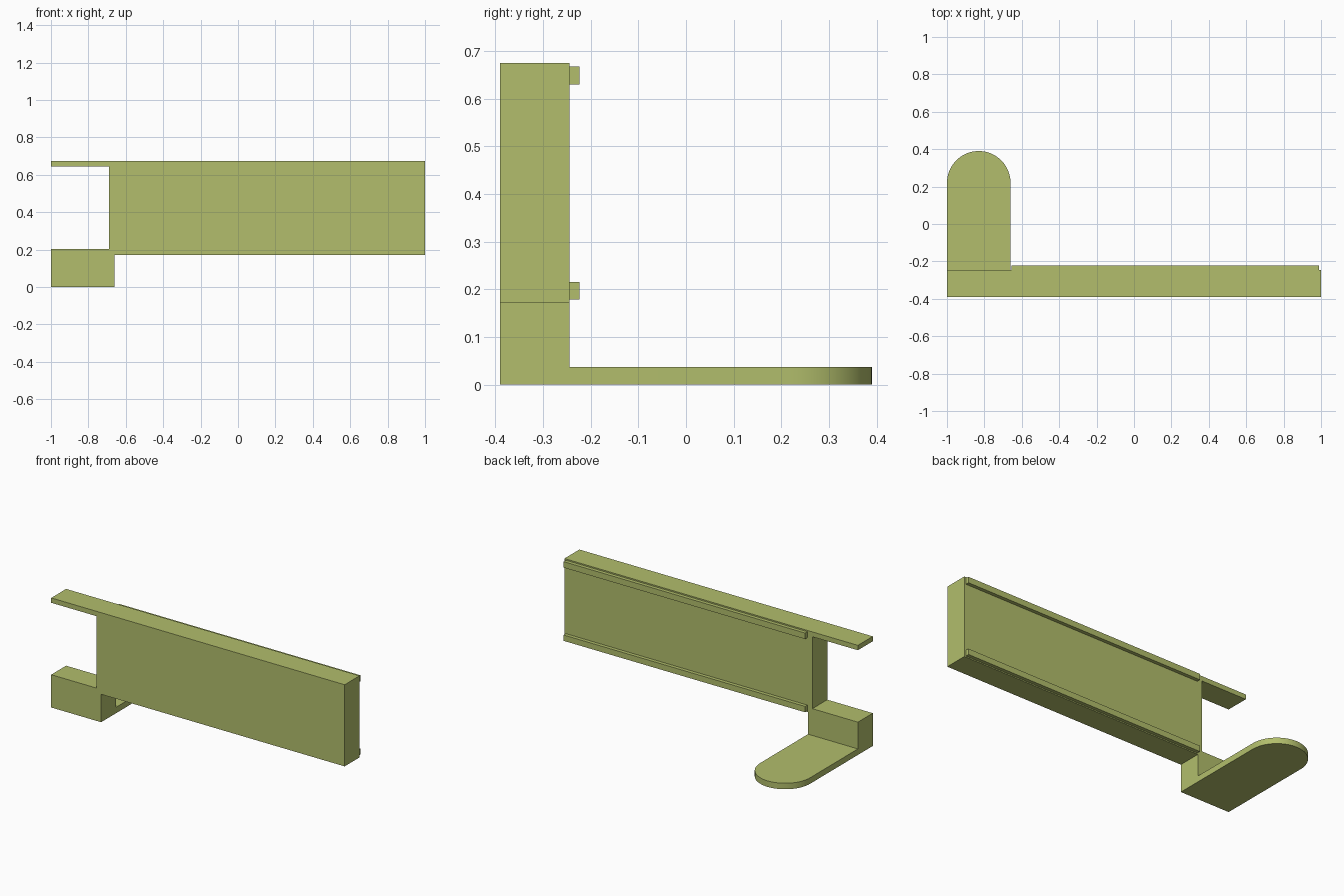
import bpy, bmesh, math
from mathutils import Vector

cube = bpy.data.objects.get("Cube")
if cube:
    bpy.data.objects.remove(cube, do_unlink=True)

# Single olive green finish
olive = bpy.data.materials.new("olive_green")
olive.use_nodes = True
colour = (0.445, 0.515, 0.15, 1.0)
olive.diffuse_color = colour
olive.node_tree.nodes["Principled BSDF"].inputs["Base Color"].default_value = colour


def extrude_profile(name, points, offset):
    """Extrude a closed planar outline along the offset vector."""
    bm = bmesh.new()
    face = bm.faces.new([bm.verts.new(p) for p in points])
    result = bmesh.ops.extrude_face_region(bm, geom=[face], use_keep_orig=True)
    moved = [g for g in result["geom"] if isinstance(g, bmesh.types.BMVert)]
    bmesh.ops.translate(bm, verts=moved, vec=Vector(offset))
    bmesh.ops.recalc_face_normals(bm, faces=bm.faces)
    mesh = bpy.data.meshes.new(name)
    bm.to_mesh(mesh)
    bm.free()
    mesh.materials.append(olive)
    obj = bpy.data.objects.new(name, mesh)
    bpy.context.collection.objects.link(obj)
    return obj


FRONT, BACK, TOP = -0.39, -0.245, 0.675
LEFT_END, RIGHT_END = 1.0, -1.0
BLOCK_X, PANEL_X = -0.66, -0.69

# Panel with its thin top arm and the low corner block
outline = [(RIGHT_END, 0), (BLOCK_X, 0), (BLOCK_X, 0.172), (LEFT_END, 0.172),
           (LEFT_END, TOP), (RIGHT_END, TOP), (RIGHT_END, 0.645),
           (PANEL_X, 0.645), (PANEL_X, 0.202), (RIGHT_END, 0.202)]
extrude_profile("panel_body", [(x, FRONT, z) for x, z in outline],
                (0, BACK - FRONT, 0))

# Round-ended foot plate reaching backwards
radius = (BLOCK_X - RIGHT_END) / 2
mid_x = (BLOCK_X + RIGHT_END) / 2
centre_y = 0.39 - radius
foot = [(RIGHT_END, BACK, 0), (BLOCK_X, BACK, 0)]
steps = 32
for i in range(steps + 1):
    a = math.pi * i / steps
    foot.append((mid_x + radius * math.cos(a), centre_y + radius * math.sin(a), 0))
plate = extrude_profile("foot_plate", foot, (0, 0, 0.037))
bpy.context.view_layer.objects.active = plate
plate.select_set(True)
bpy.ops.object.shade_smooth_by_angle(angle=math.radians(30))
plate.select_set(False)

# Two slim rails along the back of the panel
for name, low, high in (("upper_rail", 0.63, 0.667), ("lower_rail", 0.179, 0.215)):
    extrude_profile(name, [(-0.655, BACK, low), (-0.655, -0.223, low),
                           (-0.655, -0.223, high), (-0.655, BACK, high)],
                    (0.99 + 0.655, 0, 0))
